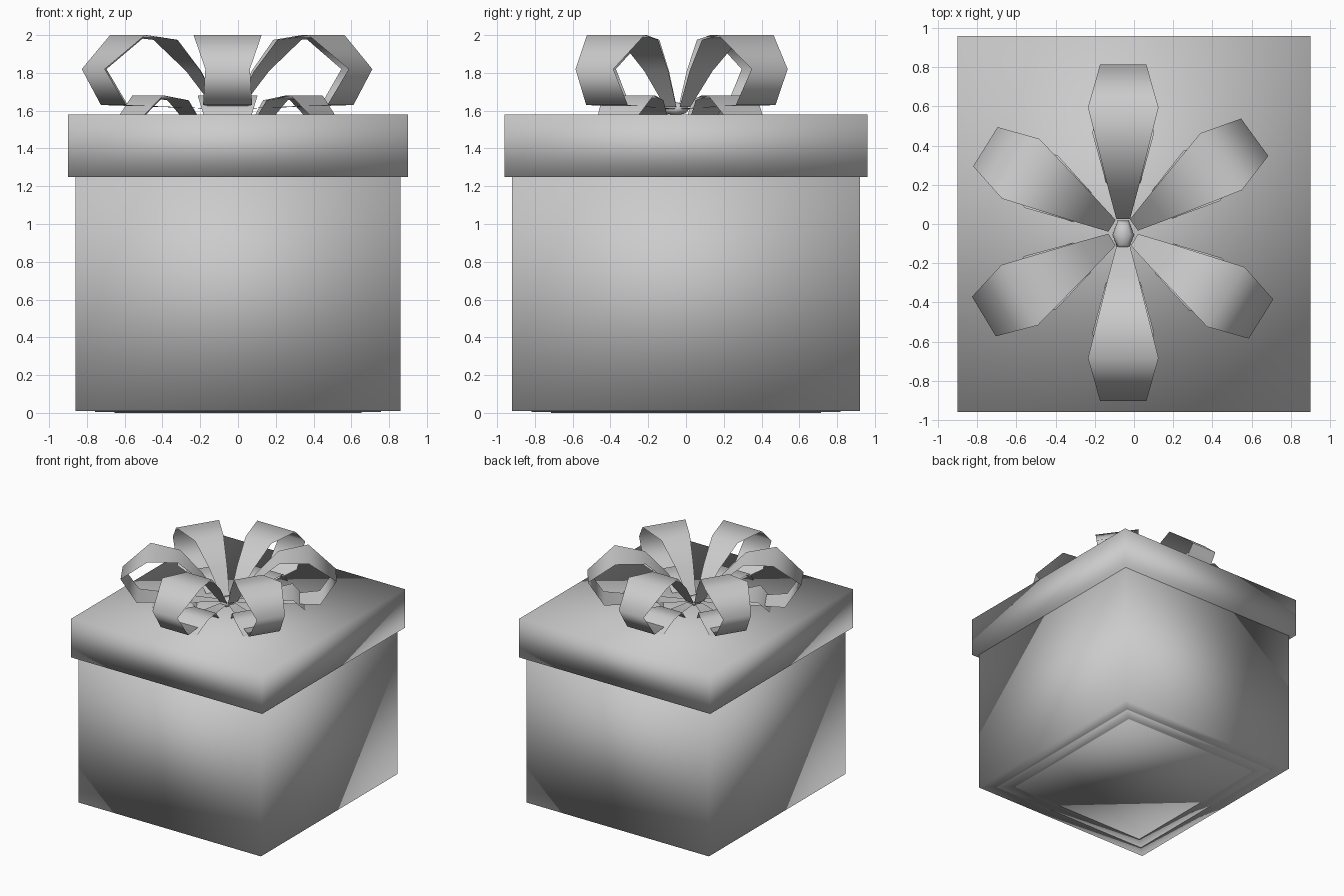
import bpy, bmesh
from math import radians, cos, sin

if "Cube" in bpy.data.objects:
    bpy.data.objects.remove(bpy.data.objects["Cube"])

CX, CY = -0.055, -0.045   # bow centre


def finish(name, bm):
    bmesh.ops.recalc_face_normals(bm, faces=bm.faces)
    me = bpy.data.meshes.new(name)
    bm.to_mesh(me)
    bm.free()
    ob = bpy.data.objects.new(name, me)
    bpy.context.collection.objects.link(ob)
    for p in me.polygons:
        p.use_smooth = True
    return ob


def block(hx, hy, z0, z1):
    bm = bmesh.new()
    bmesh.ops.create_cube(bm, size=1)
    for v in bm.verts:
        v.co = (v.co.x * 2 * hx, v.co.y * 2 * hy, z1 if v.co.z > 0 else z0)
    return bm


# Box body with a slightly stepped-out underside
bm = block(0.86, 0.92, 0.01, 1.27)
bottom = min(bm.faces, key=lambda f: f.calc_center_median().z)
for _ in range(2):
    bmesh.ops.inset_region(bm, faces=[bottom], thickness=0.145)
    ext = bmesh.ops.extrude_face_region(bm, geom=[bottom])
    new = [f for f in ext["geom"] if isinstance(f, bmesh.types.BMFace)][0]
    for v in new.verts:
        v.co.z -= 0.005
    if bottom.is_valid:
        bmesh.ops.delete(bm, geom=[bottom], context='FACES_ONLY')
    bottom = new
finish("box_body", bm)

# Lid
finish("lid", block(0.90, 0.96, 1.25, 1.58))

# Ribbon loop profile: radius, height, half width
LOOP = [(0.07, 1.62, 0.035), (0.22, 1.81, 0.075), (0.40, 1.975, 0.12),
        (0.64, 2.00, 0.18), (0.86, 1.82, 0.118), (0.73, 1.63, 0.13),
        (0.07, 1.61, 0.03)]


def ribbon(name, angle, size, width, drop):
    a = radians(angle)
    bm = bmesh.new()
    rows = []
    for r, z, w in LOOP:
        r, w = r * size, w * width
        rows.append([bm.verts.new((CX + r * cos(a) - s * w * sin(a),
                                   CY + r * sin(a) + s * w * cos(a), z - drop))
                     for s in (-1, 1)])
    for p, q in zip(rows, rows[1:]):
        bm.faces.new((p[0], p[1], q[1], q[0]))
    finish(name, bm)


# Upper and lower layers of six loops
for i, ang in enumerate((36, 90, 148, 211, 270, 328)):
    size = 1.0 if ang in (90, 270) else 0.965
    ribbon(f"upper_loop_{i}", ang, size, 1.0, 0.0)
    ribbon(f"lower_loop_{i}", ang, size * 0.80, 0.88, 0.32)

# Centre knot
bm = bmesh.new()
bmesh.ops.create_uvsphere(bm, u_segments=6, v_segments=4, radius=1)
for v in bm.verts:
    v.co = (CX + v.co.y * 0.055, CY - 0.01 + v.co.x * 0.085, 1.61 + v.co.z * 0.035)
finish("bow_knot", bm)
